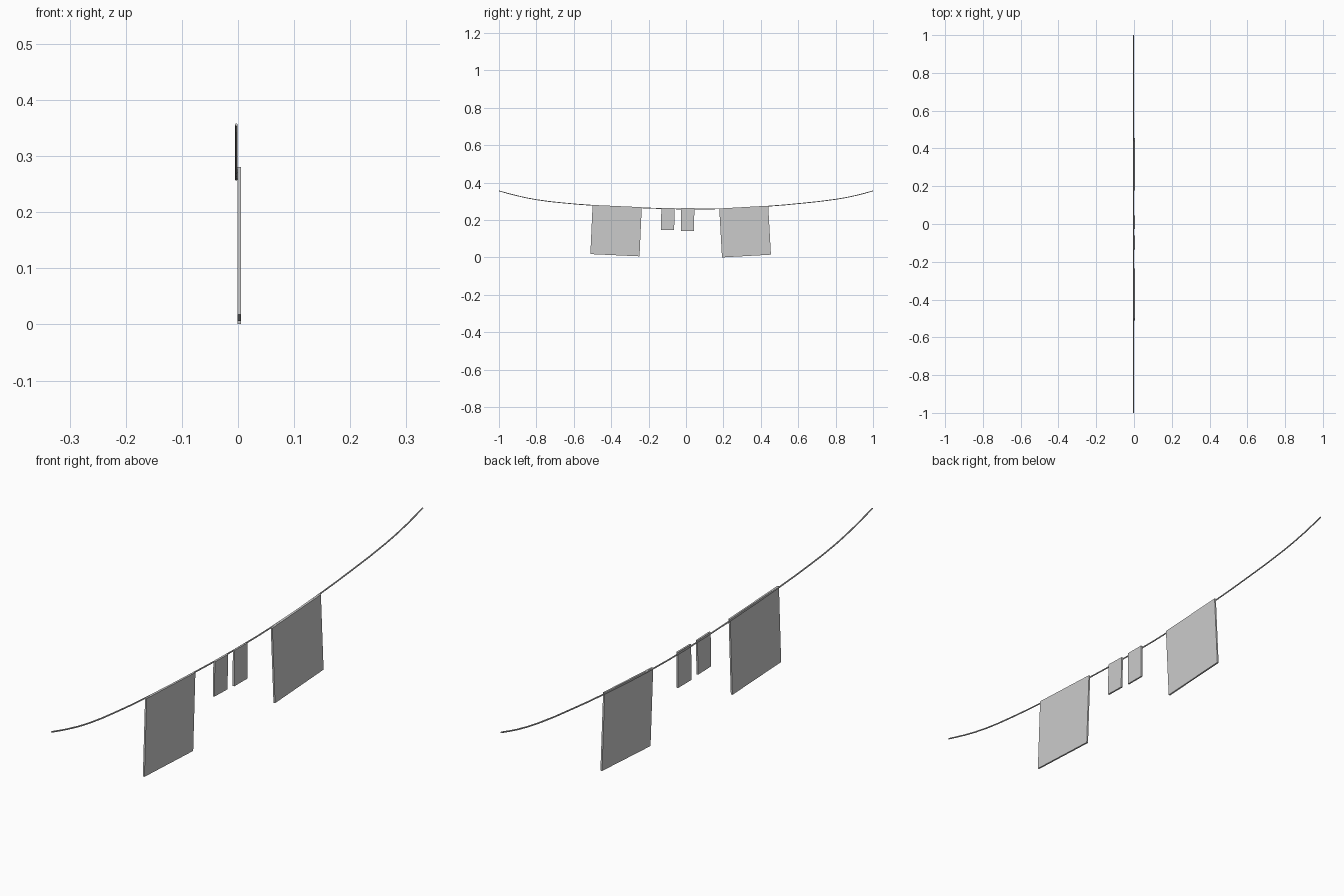
import bpy, bmesh
from math import radians
from mathutils import Matrix

if "Cube" in bpy.data.objects:
    bpy.data.objects.remove(bpy.data.objects["Cube"])

# sagging line, swept as a thin low-sided cord along y
pts = [(-1, .356), (-.915, .333), (-.8, .309), (-.66, .292), (-.5, .279),
       (-.25, .266), (0, .259), (.2, .261), (.45, .275), (.62, .290),
       (.8, .311), (.915, .333), (1, .356)]
cu = bpy.data.curves.new("cord", 'CURVE')
cu.dimensions = '3D'
cu.bevel_depth = 0.0025
cu.bevel_resolution = 1
cu.resolution_u = 2
cu.use_fill_caps = True
sp = cu.splines.new('BEZIER')
sp.bezier_points.add(len(pts) - 1)
for bp, (y, z) in zip(sp.bezier_points, pts):
    bp.co = (-0.003, y, z)
    bp.handle_left_type = bp.handle_right_type = 'AUTO'
tmp = bpy.data.objects.new("cord_path", cu)
bpy.context.collection.objects.link(tmp)
me = bpy.data.meshes.new_from_object(tmp.evaluated_get(bpy.context.evaluated_depsgraph_get()))
bpy.data.objects.remove(tmp)
cord = bpy.data.objects.new("cord", me)
bpy.context.collection.objects.link(cord)
for p in me.polygons:
    p.use_smooth = False


# flat panel hanging from the cord, tilted to follow its slope
def panel(name, y, z, width, height, tilt):
    bm = bmesh.new()
    bmesh.ops.create_cube(bm, size=1)
    bmesh.ops.scale(bm, vec=(0.006, width, height), verts=bm.verts)
    bmesh.ops.rotate(bm, cent=(0, 0, 0), matrix=Matrix.Rotation(radians(tilt), 3, 'X'), verts=bm.verts)
    m = bpy.data.meshes.new(name)
    bm.to_mesh(m)
    bm.free()
    ob = bpy.data.objects.new(name, m)
    ob.location = (0.002, y, z)
    bpy.context.collection.objects.link(ob)


panel("large_panel_left", -.3740, .1435, .263, .263, -2.6)
panel("small_panel_left", -.0975, .2055, .071, .118, -1.5)
panel("small_panel_right", .0085, .2025, .071, .122, -.3)
panel("large_panel_right", .3160, .1385, .262, .262, 3.2)
